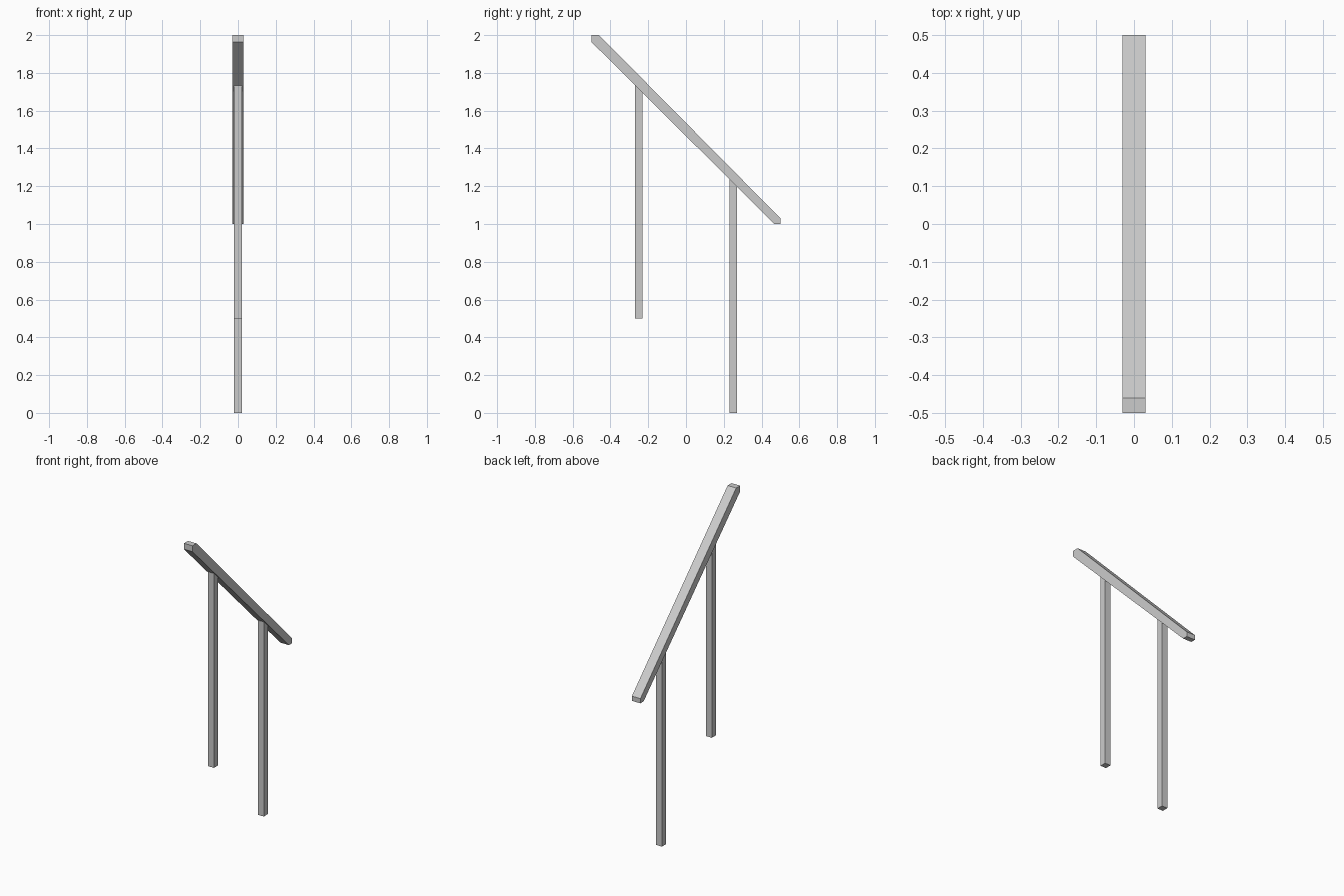
import bpy

if "Cube" in bpy.data.objects:
    bpy.data.objects.remove(bpy.data.objects["Cube"])


def extrude_x(name, profile, half_width):
    """Prism along x from a (y, z) outline."""
    n = len(profile)
    verts = [(x, y, z) for x in (-half_width, half_width) for y, z in profile]
    faces = [tuple(range(n))[::-1], tuple(range(n, 2 * n))]
    faces += [(i, (i + 1) % n, n + (i + 1) % n, n + i) for i in range(n)]
    mesh = bpy.data.meshes.new(name)
    mesh.from_pydata(verts, [], faces)
    mesh.validate()
    obj = bpy.data.objects.new(name, mesh)
    bpy.context.collection.objects.link(obj)
    # consistent outward normals
    import bmesh
    bm = bmesh.new()
    bm.from_mesh(mesh)
    bmesh.ops.recalc_face_normals(bm, faces=bm.faces)
    bm.to_mesh(mesh)
    bm.free()
    return obj


# Sloping handrail with ends trimmed plumb and level
extrude_x("handrail", [(-0.5, 1.963), (-0.5, 2.0), (-0.46, 2.0),
                       (0.5, 1.03), (0.5, 1.0), (0.468, 1.0)], 0.03)

# Square posts, tops buried in the rail
for name, y, base in (("upper_post", -0.25, 0.5), ("lower_post", 0.25, 0.0)):
    top = base + 1.235
    extrude_x(name, [(y - 0.02, base), (y + 0.02, base),
                     (y + 0.02, top), (y - 0.02, top)], 0.02)
